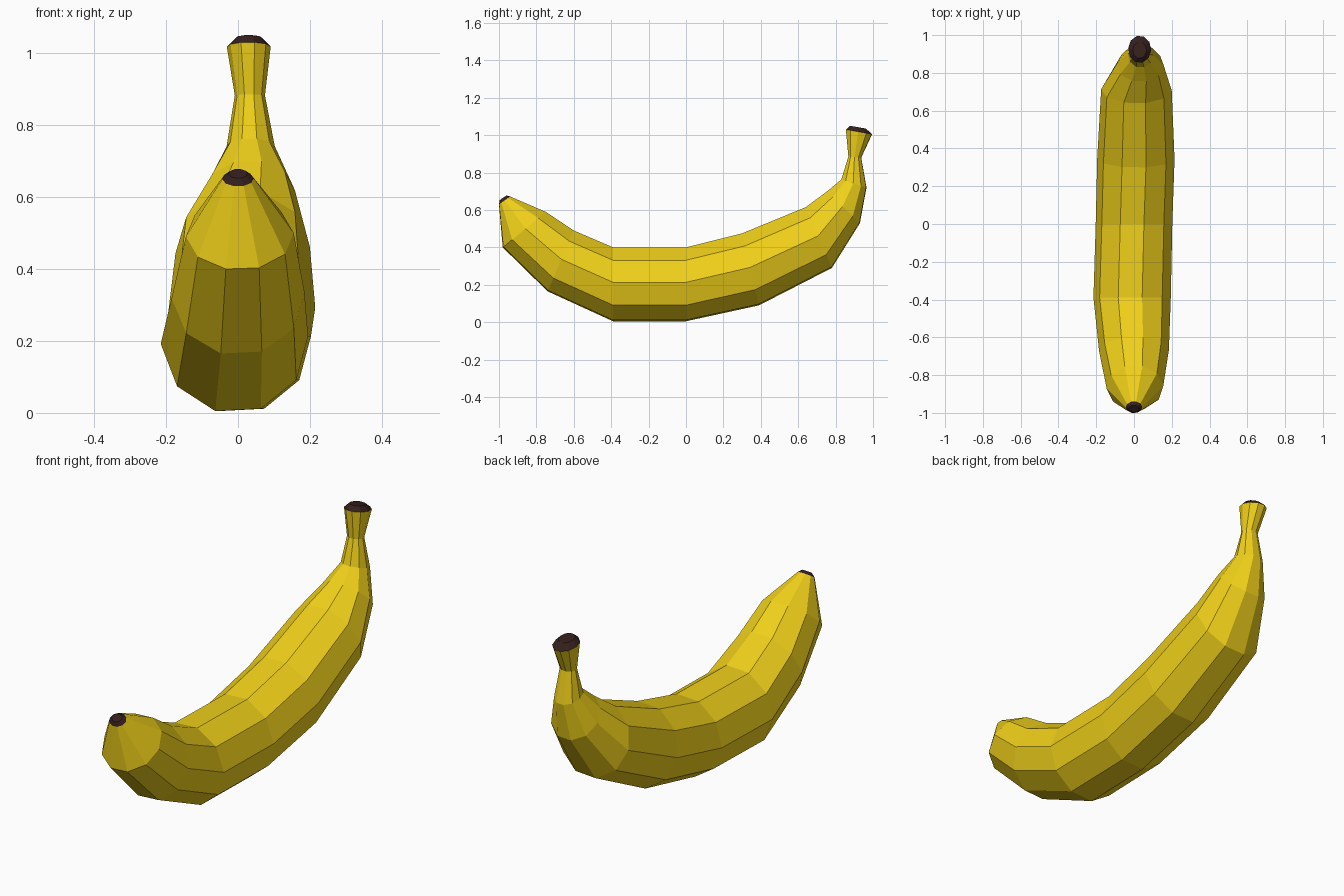
import bpy, bmesh, math
from mathutils import Vector

if "Cube" in bpy.data.objects:
    bpy.data.objects.remove(bpy.data.objects["Cube"])

SIDES = 10
PHASE = math.radians(3)
EXTENT = math.cos(math.radians(15))   # highest vertex of the rotated decagon


def material(name, color):
    m = bpy.data.materials.new(name)
    m.diffuse_color = color
    m.use_nodes = True
    m.node_tree.nodes["Principled BSDF"].inputs["Base Color"].default_value = m.diffuse_color
    return m


def ring(low, high, cx, rx):
    """Tilted cross-section given its lowest and highest (y, z) points."""
    lo, hi = Vector((cx, *low)), Vector((cx, *high))
    mid, up = (lo + hi) / 2, (hi - lo) / 2 / EXTENT
    pts = []
    for i in range(SIDES):
        a = PHASE + i * math.tau / SIDES
        pts.append(mid + Vector((rx * math.cos(a), 0, 0)) + up * math.sin(a))
    return pts


def loft(name, rings, mat, cap_start=False, cap_end=False):
    bm = bmesh.new()
    loops = [[bm.verts.new(p) for p in r] for r in rings]
    for a, b in zip(loops, loops[1:]):
        for i in range(SIDES):
            j = (i + 1) % SIDES
            bm.faces.new((a[i], a[j], b[j], b[i]))
    if cap_start:
        bm.faces.new(loops[0])
    if cap_end:
        bm.faces.new(loops[-1])
    bmesh.ops.recalc_face_normals(bm, faces=bm.faces)
    # open lofts: make sure faces point away from the first ring's centre
    f = bm.faces[:][0]
    centre = sum((p for r in rings[:2] for p in r), Vector()) / (2 * SIDES)
    if not (cap_start or cap_end) and f.normal.dot(f.calc_center_median() - centre) < 0:
        bmesh.ops.reverse_faces(bm, faces=bm.faces)
    me = bpy.data.meshes.new(name)
    bm.to_mesh(me)
    bm.free()
    me.materials.append(mat)
    ob = bpy.data.objects.new(name, me)
    bpy.context.collection.objects.link(ob)
    return ob


def inset(pts, factor, offset):
    mid = sum(pts, Vector()) / len(pts)
    return [mid + (p - mid) * factor + Vector(offset) for p in pts]


yellow = material("banana_yellow", (0.87, 0.63, 0.01, 1))
brown = material("dark_brown", (0.035, 0.014, 0.012, 1))

# Peel: lowest (y, z), highest (y, z), centre x, half width
sections = [
    ((-1.00, 0.63), (-0.94, 0.672), 0.0, 0.044),
    ((-0.98, 0.40), (-0.75, 0.59), 0.005, 0.15),
    ((-0.74, 0.165), (-0.60, 0.49), 0.0, 0.185),
    ((-0.39, 0.005), (-0.39, 0.40), -0.01, 0.205),
    ((0.00, 0.005), (0.00, 0.40), 0.0, 0.203),
    ((0.39, 0.09), (0.30, 0.475), 0.01, 0.205),
    ((0.78, 0.29), (0.64, 0.615), 0.013, 0.187),
    ((0.93, 0.53), (0.755, 0.70), 0.033, 0.125),
    ((0.965, 0.72), (0.83, 0.762), 0.035, 0.067),
    ((0.937, 0.88), (0.868, 0.885), 0.033, 0.042),
    ((0.995, 1.005), (0.855, 1.03), 0.03, 0.061),
]
rings = [ring(*s) for s in sections]
loft("banana_peel", rings, yellow)

# Dark ends: shallow bevelled caps
loft("blossom_tip", [rings[0], inset(rings[0], 0.6, (0, -0.008, 0.014))], brown, cap_end=True)
loft("stem_cap", [rings[-1], inset(rings[-1], 0.6, (0, -0.005, 0.025))], brown, cap_end=True)
